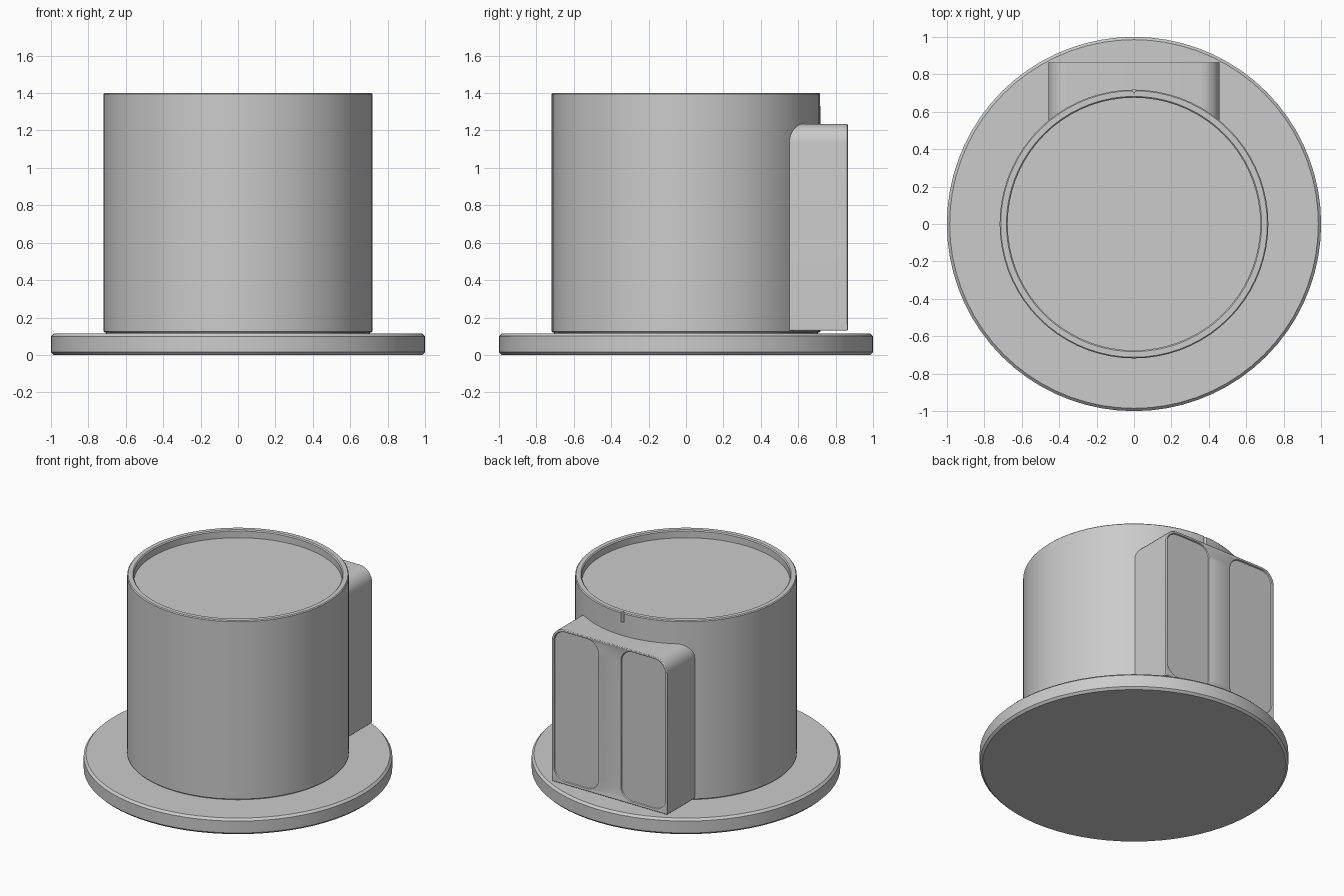
import bpy, bmesh, math
from mathutils import Matrix

if "Cube" in bpy.data.objects:
    bpy.data.objects.remove(bpy.data.objects["Cube"], do_unlink=True)

grey = bpy.data.materials.new("plain_grey")
grey.use_nodes = True
grey.diffuse_color = (0.6, 0.6, 0.6, 1)
grey.node_tree.nodes["Principled BSDF"].inputs["Base Color"].default_value = (0.6, 0.6, 0.6, 1)


def make_object(name, bm):
    bmesh.ops.recalc_face_normals(bm, faces=bm.faces)
    mesh = bpy.data.meshes.new(name)
    bm.to_mesh(mesh)
    bm.free()
    mesh.materials.append(grey)
    obj = bpy.data.objects.new(name, mesh)
    bpy.context.collection.objects.link(obj)
    return obj


def lathe(name, profile, steps=72):
    """Spin a (radius, height) profile around z."""
    bm = bmesh.new()
    verts = [bm.verts.new((r, 0, z)) for r, z in profile]
    edges = [bm.edges.new(pair) for pair in zip(verts, verts[1:])]
    bmesh.ops.spin(bm, geom=verts + edges, cent=(0, 0, 0), axis=(0, 0, 1),
                   angle=math.tau, steps=steps, use_duplicate=False)
    bmesh.ops.remove_doubles(bm, verts=bm.verts, dist=0.0005)
    return make_object(name, bm)


def rounded_prism(name, x0, x1, z0, z1, y0, y1, top_r, bottom_r, segs=8):
    """Extrude an xz rectangle with rounded corners along y."""
    corners = [(x1, z1, -1, -1, top_r), (x0, z1, 1, -1, top_r),
               (x0, z0, 1, 1, bottom_r), (x1, z0, -1, 1, bottom_r)]
    bm = bmesh.new()
    ring = []
    for i, (x, z, sx, sz, r) in enumerate(corners):
        for k in range(segs + 1 if r else 1):
            a = (i + k / segs) * math.pi / 2
            ring.append(bm.verts.new((x + sx * r + r * math.cos(a), y0,
                                      z + sz * r + r * math.sin(a))))
    face = bm.faces.new(ring)
    grown = bmesh.ops.extrude_face_region(bm, geom=[face])["geom"]
    moved = [v for v in grown if isinstance(v, bmesh.types.BMVert)]
    bmesh.ops.translate(bm, verts=moved, vec=(0, y1 - y0, 0))
    return make_object(name, bm)


def cut(target, cutter):
    mod = target.modifiers.new("cut", "BOOLEAN")
    mod.operation = "DIFFERENCE"
    mod.solver = "EXACT"
    mod.object = cutter
    cutter.hide_render = True
    cutter.hide_set(True)


# Base flange with chamfered rims
base = lathe("base_flange", [(0, 0), (0.985, 0), (1, 0.015), (1, 0.1),
                             (0.985, 0.115), (0, 0.115)])

# Cylindrical body with a thin foot groove and a raised rim around the top
body = lathe("body", [(0, 0.1), (0.705, 0.1), (0.705, 0.12), (0.712, 0.12),
                      (0.718, 0.126), (0.718, 1.394), (0.712, 1.4),
                      (0.682, 1.4), (0.675, 1.393), (0.675, 1.345), (0, 1.345)])

# Small V notch in the back of the rim
bm = bmesh.new()
bmesh.ops.create_cone(bm, cap_ends=True, segments=3, radius1=0.024, radius2=0.024, depth=0.1,
                      matrix=Matrix.Translation((0, 0.722, 1.38)) @ Matrix.Rotation(math.pi, 4, "Z"))
lowest = min(bm.verts, key=lambda v: v.co.y).co
if abs(lowest.x) > 0.001:
    bmesh.ops.rotate(bm, verts=bm.verts, cent=(0, 0.722, 0),
                     matrix=Matrix.Rotation(math.pi / 2, 3, "Z"))
cut(body, make_object("notch_cutter", bm))

# Rear housing, rounded at the upper corners
housing = rounded_prism("rear_housing", -0.457, 0.457, 0.13, 1.235, 0.4, 0.865, 0.1, 0)

# Two shallow rounded recesses in the back of the housing
for side, x0, x1 in (("right", -0.44, -0.09), ("left", 0.09, 0.44)):
    cut(housing, rounded_prism(side + "_recess_cutter", x0, x1, 0.15, 1.218,
                               0.853, 0.9, 0.085, 0.085))

bevel = housing.modifiers.new("soft_edges", "BEVEL")
bevel.width = 0.005
bevel.segments = 2
bevel.limit_method = "ANGLE"
bevel.angle_limit = math.radians(40)

# Smooth curved surfaces, keep edges sharp
for obj in (base, body, housing):
    bpy.ops.object.select_all(action="DESELECT")
    obj.select_set(True)
    bpy.context.view_layer.objects.active = obj
    bpy.ops.object.shade_smooth_by_angle(angle=math.radians(30))
